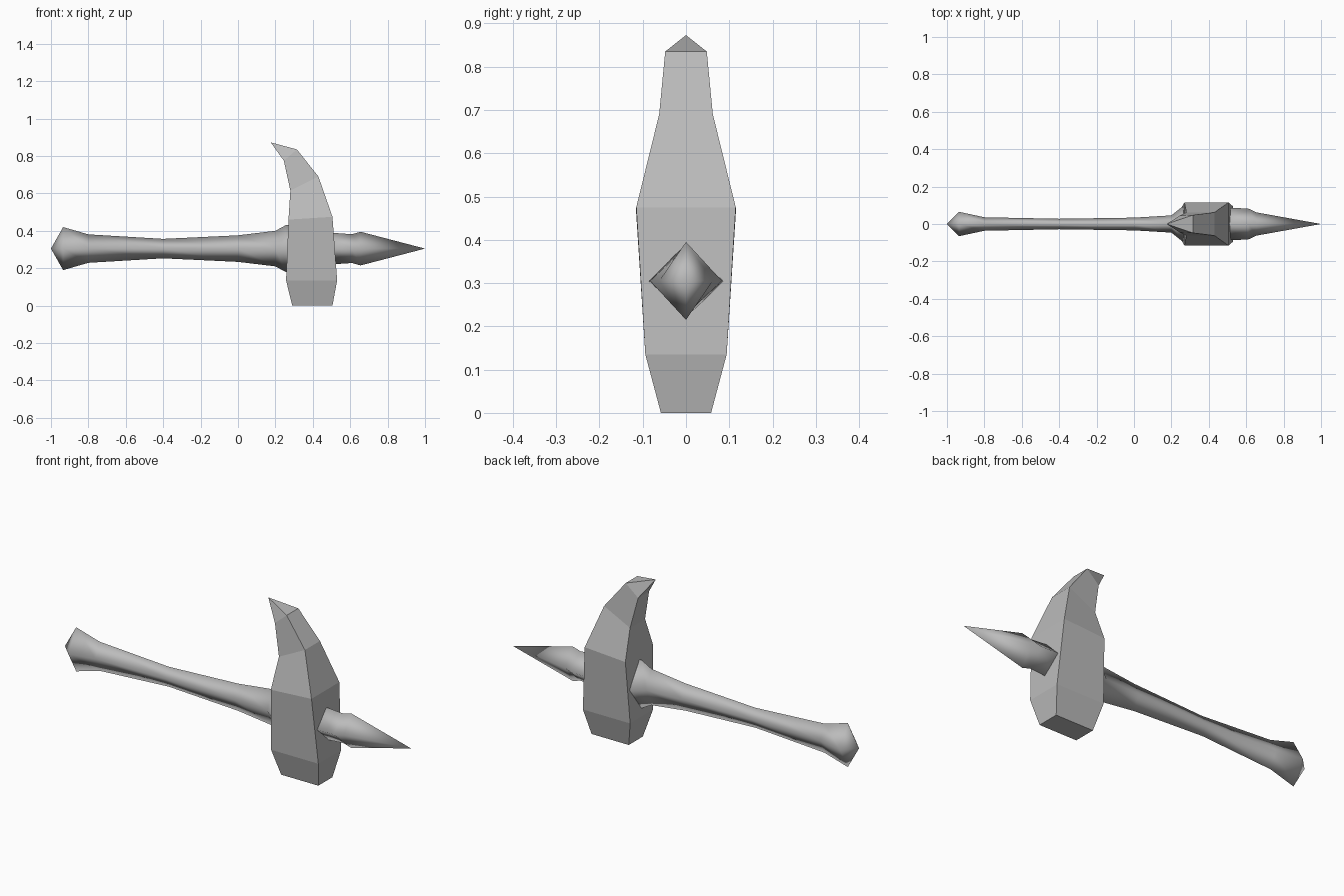
import bpy, bmesh

if "Cube" in bpy.data.objects:
    bpy.data.objects.remove(bpy.data.objects["Cube"])

steel = bpy.data.materials.new("grey")
steel.diffuse_color = (0.5, 0.5, 0.5, 1)
steel.use_nodes = True
steel.node_tree.nodes["Principled BSDF"].inputs["Base Color"].default_value = steel.diffuse_color


def loft(name, start, rings, end, smooth):
    """Skin four-cornered rings; start/end are apex points, or None for a flat cap."""
    bm = bmesh.new()
    loops = [[bm.verts.new(p) for p in ring] for ring in rings]
    for a, b in zip(loops, loops[1:]):
        for i in range(4):
            j = (i + 1) % 4
            bm.faces.new((a[i], a[j], b[j], b[i]))
    for apex, loop in ((start, loops[0]), (end, loops[-1])):
        if apex is None:
            bm.faces.new(loop)
        else:
            v = bm.verts.new(apex)
            for i in range(4):
                bm.faces.new((loop[i], loop[(i + 1) % 4], v))
    bmesh.ops.recalc_face_normals(bm, faces=bm.faces)
    for f in bm.faces:
        f.smooth = smooth
    mesh = bpy.data.meshes.new(name)
    bm.to_mesh(mesh)
    bm.free()
    mesh.materials.append(steel)
    obj = bpy.data.objects.new(name, mesh)
    bpy.context.collection.objects.link(obj)
    return obj


AXIS = 0.305  # height of the handle's centre line


def diamond(x, hy, hz):
    return [(x, hy, AXIS), (x, 0, AXIS + hz), (x, -hy, AXIS), (x, 0, AXIS - hz)]


# Handle with flared pommel and collar: x, half width, half height
handle = [(-0.935, 0.065, 0.115), (-0.8, 0.036, 0.076), (-0.4, 0.028, 0.052),
          (0.0, 0.034, 0.071), (0.2, 0.046, 0.095), (0.255, 0.09, 0.125),
          (0.33, 0.09, 0.125)]
loft("handle", (-1, 0, AXIS), [diamond(*r) for r in handle], None, True)

# Front spike
spike = [(0.45, 0.088, 0.088), (0.61, 0.083, 0.077), (0.655, 0.062, 0.09)]
loft("front_spike", None, [diamond(*r) for r in spike], (1, 0, AXIS), True)

# Hammer head curling into a pick: back x, z, half width; front x, z, half width
head = [(0.29, 0, 0.058, 0.505, 0, 0.058),
        (0.257, 0.135, 0.094, 0.53, 0.135, 0.094),
        (0.27, 0.46, 0.115, 0.505, 0.475, 0.115),
        (0.28, 0.615, 0.062, 0.43, 0.69, 0.062),
        (0.245, 0.775, 0.045, 0.315, 0.835, 0.048)]
rings = [[(bx, -bw, bz), (fx, -fw, fz), (fx, fw, fz), (bx, bw, bz)]
         for bx, bz, bw, fx, fz, fw in head]
loft("hammer_head", None, rings, (0.175, 0, 0.873), False)
